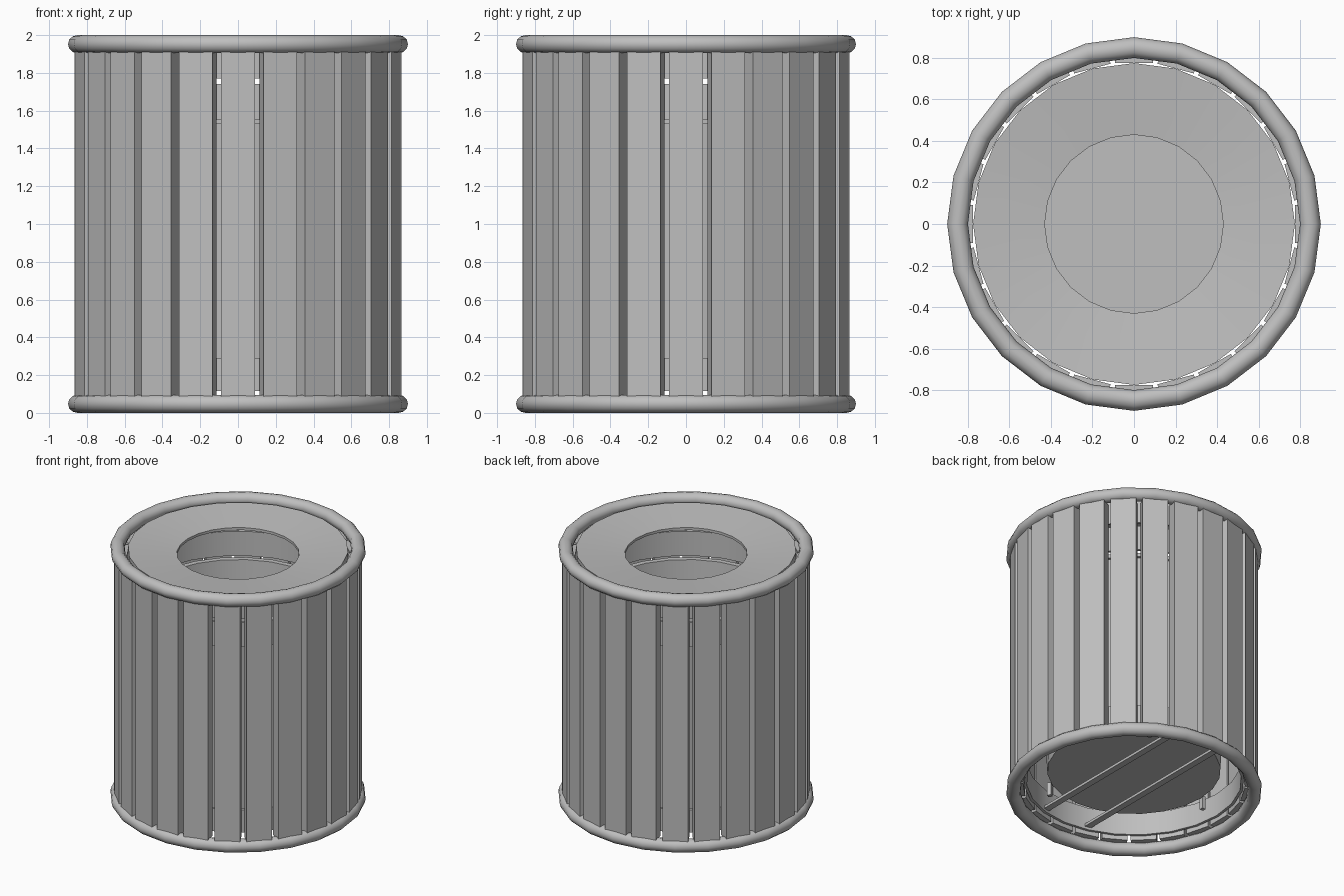
import bpy, bmesh, math
from mathutils import Matrix, Vector

cube = bpy.data.objects.get("Cube")
if cube:
    bpy.data.objects.remove(cube, do_unlink=True)

grey = bpy.data.materials.new("plain grey")
grey.use_nodes = True
COLOUR = (0.52, 0.52, 0.52, 1)
grey.diffuse_color = COLOUR
grey.node_tree.nodes["Principled BSDF"].inputs["Base Color"].default_value = COLOUR

SIDES = 24


def finish(name, bm, smooth=False):
    bmesh.ops.recalc_face_normals(bm, faces=bm.faces)
    mesh = bpy.data.meshes.new(name)
    bm.to_mesh(mesh)
    bm.free()
    mesh.materials.append(grey)
    obj = bpy.data.objects.new(name, mesh)
    bpy.context.collection.objects.link(obj)
    if smooth:
        bpy.ops.object.select_all(action="DESELECT")
        obj.select_set(True)
        bpy.context.view_layer.objects.active = obj
        bpy.ops.object.shade_smooth_by_angle(angle=math.radians(35))
    return obj


def lathe(name, profile, closed=True, smooth=True):
    """Spin a radius/height profile round the z axis."""
    bm = bmesh.new()
    rings = []
    for i in range(SIDES):
        a = math.tau * i / SIDES
        rings.append([bm.verts.new((r * math.sin(a), r * math.cos(a), z)) for r, z in profile])
    n = len(profile)
    for i in range(SIDES):
        a, b = rings[i], rings[(i + 1) % SIDES]
        for j in range(n if closed else n - 1):
            k = (j + 1) % n
            bm.faces.new((a[j], b[j], b[k], a[k]))
    return finish(name, bm, smooth)


def add_box(bm, size, centre, angle=0):
    m = Matrix.Rotation(angle, 4, "Z") @ Matrix.Translation(centre) @ Matrix.Diagonal((*size, 1))
    bmesh.ops.create_cube(bm, size=1, matrix=m)


# Rounded rings at the foot and the rim
for name, z in (("bottom_ring", 0.048), ("top_ring", 1.952)):
    tube = [(0.85 + 0.05 * math.cos(math.tau * i / 12), z + 0.048 * math.sin(math.tau * i / 12))
            for i in range(12)]
    lathe(name, tube)

# Upright slats with narrow gaps between them
bm = bmesh.new()
for i in range(SIDES):
    add_box(bm, (0.182, 0.09, 1.83), (0, -0.82, 1.0), math.tau * i / SIDES)
finish("slats", bm)

# Bands holding the slats from the inside
for name, low, high in (("lower_band", 0.115, 0.29), ("upper_band", 1.55, 1.74)):
    lathe(name, [(0.775, low), (0.775, high), (0.755, high), (0.755, low)])

# Lid sloping gently to a round opening, with a short skirt
lathe("lid", [(0.43, 1.92), (0.775, 1.955), (0.775, 1.77), (0.76, 1.77), (0.76, 1.935), (0.43, 1.9)])

# Inner bin: closed floor, flaring wall and a rim
lathe("inner_bin", [(0.001, 0.20), (0.61, 0.20), (0.69, 1.53), (0.71, 1.53), (0.71, 1.56),
                    (0.67, 1.56), (0.59, 0.22), (0.001, 0.22)])

# Two flat bars under the inner bin
bm = bmesh.new()
for side in (-1, 1):
    add_box(bm, (0.05, 1.48, 0.02), (side * 0.19, 0, 0.145))
finish("support_bars", bm)

# Three short legs under the inner bin
bm = bmesh.new()
for i in range(3):
    add_box(bm, (0.03, 0.03, 0.1), (0, 0.63, 0.17), math.radians(90 + 120 * i))
finish("bin_legs", bm)
